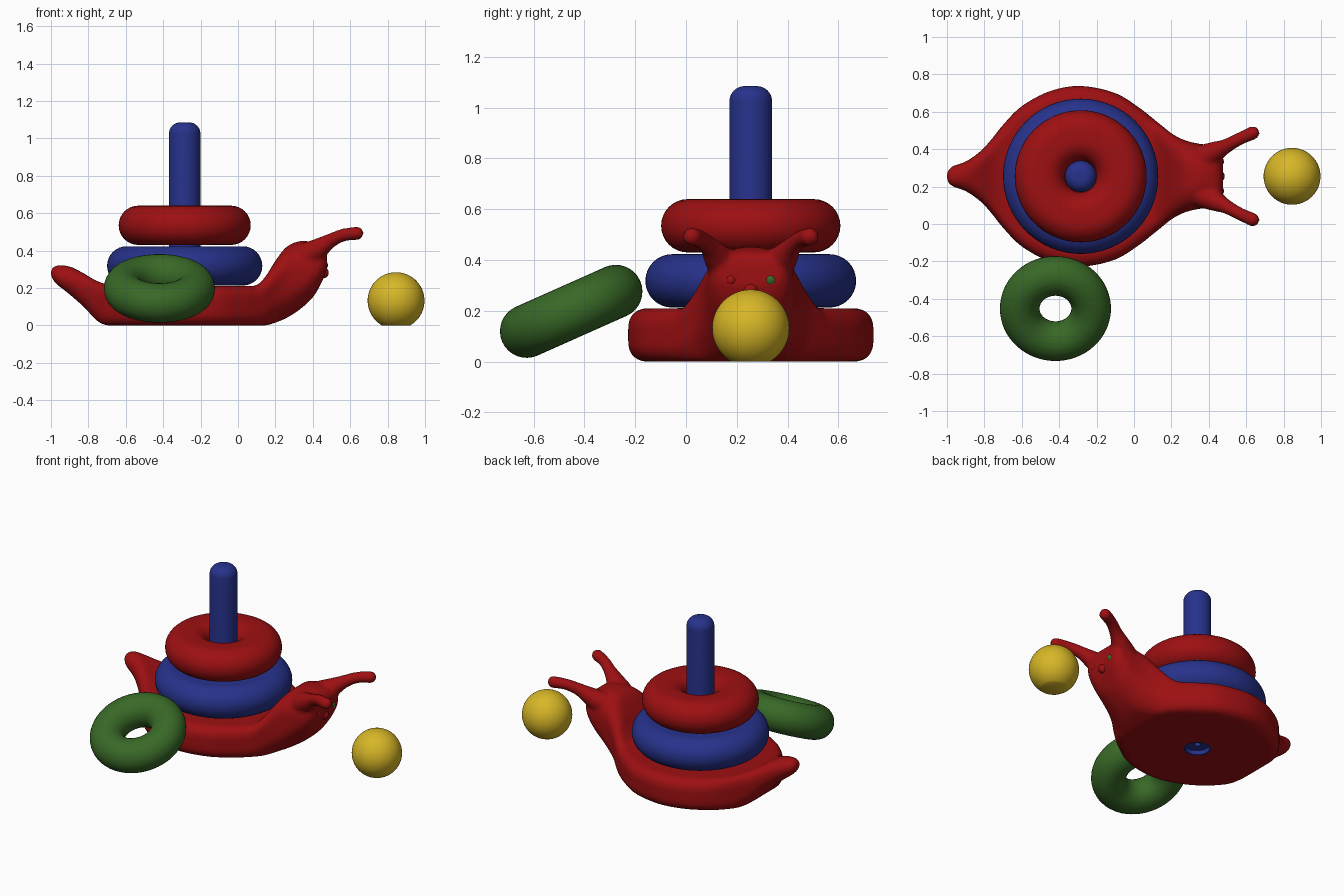
import bpy, bmesh, math
from mathutils import Vector, Matrix

if "Cube" in bpy.data.objects:
    bpy.data.objects.remove(bpy.data.objects["Cube"], do_unlink=True)


def material(name, rgb):
    mat = bpy.data.materials.new(name)
    mat.use_nodes = True
    mat.diffuse_color = (*rgb, 1)
    mat.node_tree.nodes["Principled BSDF"].inputs["Base Color"].default_value = (*rgb, 1)
    return mat


RED = material("toy red", (0.34, 0.005, 0.006))
BLUE = material("toy blue", (0.02, 0.032, 0.26))
GREEN = material("toy green", (0.04, 0.14, 0.02))
YELLOW = material("toy yellow", (0.68, 0.47, 0.02))

STACK = Vector((-0.285, 0.255, 0))   # axis of the peg
MID_Y = STACK.y                      # mirror plane of the snail


def finish(name, bm, mat, location=(0, 0, 0), smooth=True):
    """Turn a bmesh into a shaded object with one material."""
    bmesh.ops.recalc_face_normals(bm, faces=bm.faces)
    mesh = bpy.data.meshes.new(name)
    bm.to_mesh(mesh)
    bm.free()
    obj = bpy.data.objects.new(name, mesh)
    bpy.context.collection.objects.link(obj)
    obj.location = location
    if mat:
        mesh.materials.append(mat)
    if smooth:
        bpy.ops.object.select_all(action="DESELECT")
        obj.select_set(True)
        bpy.context.view_layer.objects.active = obj
        bpy.ops.object.shade_smooth_by_angle(angle=math.radians(40))
    return obj


def arc(cx, cz, r, start, end, steps=10):
    """Points on an arc, angles in degrees."""
    angles = [math.radians(start + (end - start) * i / steps) for i in range(steps + 1)]
    return [(cx + r * math.cos(a), cz + r * math.sin(a)) for a in angles]


def revolve(name, profile, mat, location, closed=False, steps=64):
    """Spin a (radius, height) profile about the z axis."""
    bm = bmesh.new()
    verts = [bm.verts.new((r, 0, z)) for r, z in profile]
    edges = [bm.edges.new(pair) for pair in zip(verts, verts[1:])]
    if closed:
        edges.append(bm.edges.new((verts[-1], verts[0])))
    bmesh.ops.spin(bm, geom=verts + edges, axis=(0, 0, 1), cent=(0, 0, 0),
                   angle=math.tau, steps=steps)
    bmesh.ops.remove_doubles(bm, verts=bm.verts, dist=0.0002)
    return finish(name, bm, mat, location)


def ring(name, radius, mat, location):
    """Stacking ring with a rounded cross-section and a common hole size."""
    r, hole = 0.105, 0.085
    profile = arc(radius - r, 0, r, -90, 90, 16) + arc(hole + r, 0, r, 90, 270, 16)
    return revolve(name, profile, mat, location, closed=True)


def resample(rows, steps):
    """Smooth Catmull-Rom interpolation through rows of numbers."""
    pts = [Vector(row) for row in rows]
    pts = [pts[0]] + pts + [pts[-1]]
    out = []
    for a, b, c, d in zip(pts, pts[1:], pts[2:], pts[3:]):
        for i in range(steps):
            t = i / steps
            out.append(0.5 * (2 * b + (c - a) * t + (2 * a - 5 * b + 4 * c - d) * t ** 2
                              + (3 * b - a - 3 * c + d) * t ** 3))
    return out + [pts[-1]]


# Snail body stations: x, underside, top, half width, corner radius
BODY = [
    (-1.0, .26, .30, .025, .02), (-.97, .22, .32, .055, .05),
    (-.9, .165, .315, .08, .075), (-.82, .095, .275, .135, .08),
    (-.76, .03, .24, .2, .08), (-.7, 0, .22, .275, .07),
    (-.6, 0, .21, .375, .07), (-.45, 0, .21, .455, .07),
    (-.285, 0, .21, .483, .07), (-.1, 0, .21, .445, .07),
    (.03, 0, .21, .365, .07), (.1, 0, .215, .31, .07),
    (.15, 0, .265, .27, .09), (.2, .015, .345, .23, .12),
    (.26, .04, .42, .197, .14), (.33, .085, .45, .177, .15),
    (.4, .15, .445, .167, .14), (.45, .235, .425, .15, .09),
    (.475, .3, .39, .12, .04),
]
# Feeler path: x, distance from the middle, height, radius
FEELER = [(.37, .1, .375, .07), (.43, .13, .41, .056), (.49, .16, .45, .04),
          (.56, .198, .482, .035), (.635, .232, .492, .037)]

bm = bmesh.new()
loops = []
for x, low, top, half, r in resample(BODY, 4):
    low = max(low, 0)
    r = min(r, half * .98, (top - low) * .49)
    section = []
    for cy, cz, start in ((half - r, top - r, 0), (r - half, top - r, 90),
                          (r - half, low + r, 180), (half - r, low + r, 270)):
        section += arc(cy, cz, r, start, start + 90, 6)
    loops.append([bm.verts.new((x, MID_Y + y, z)) for y, z in section])
for one, two in zip(loops, loops[1:]):
    for i in range(len(one)):
        bm.faces.new((one[i - 1], one[i], two[i], two[i - 1]))
bm.faces.new(loops[0])
bm.faces.new(loops[-1])
for side in (-1, 1):
    for x, out, z, r in resample(FEELER, 6):
        bmesh.ops.create_icosphere(bm, subdivisions=3, radius=r,
                                   matrix=Matrix.Translation((x, MID_Y + side * out, z)))
body = finish("snail_body", bm, RED, smooth=False)

# Blend body and feelers into one skin
remesh = body.modifiers.new("Blend", "REMESH")
remesh.mode = "VOXEL"
remesh.voxel_size = 0.011
remesh.use_smooth_shade = True
soften = body.modifiers.new("Soften", "SMOOTH")
soften.factor = 0.5
soften.iterations = 7

# Socket in the underside for the peg
bm = bmesh.new()
bmesh.ops.create_cone(bm, cap_ends=True, segments=48, radius1=.083, radius2=.083, depth=.2)
cutter = finish("peg_socket_cutter", bm, None, STACK, smooth=False)
cutter.hide_render = True
cutter.hide_viewport = True
socket = body.modifiers.new("Socket", "BOOLEAN")
socket.operation = "DIFFERENCE"
socket.object = cutter

# Peg with a rounded top and a recessed foot with a screw hole
foot = [(0, .06), (.02, .06), (.02, .03), (.074, .03), (.074, .001), (.084, .001)]
revolve("peg", foot + arc(.024, 1.025, .06, 0, 90) + [(0, 1.085)], BLUE, STACK)

# Stacked rings and the loose one leaning on the floor
ring("lower_ring", .415, BLUE, STACK + Vector((0, 0, .318)))
ring("upper_ring", .353, RED, STACK + Vector((0, 0, .535)))
loose = ring("loose_ring", .297, GREEN, (-.42, -.452, .198))
loose.rotation_euler.x = math.radians(24)

# Ball with a flat foot
revolve("ball", [(0, -.132)] + arc(0, 0, .152, -60, 90, 32), YELLOW, (.845, MID_Y, .132))

# Face
for name, y, z, r, mat in (("left_eye", .078, .322, .026, GREEN),
                           ("right_eye", -.078, .322, .026, RED),
                           ("nose", 0, .282, .03, RED)):
    revolve(name, arc(0, 0, r, -90, 90, 16), mat, (.455, MID_Y + y, z), steps=24)
